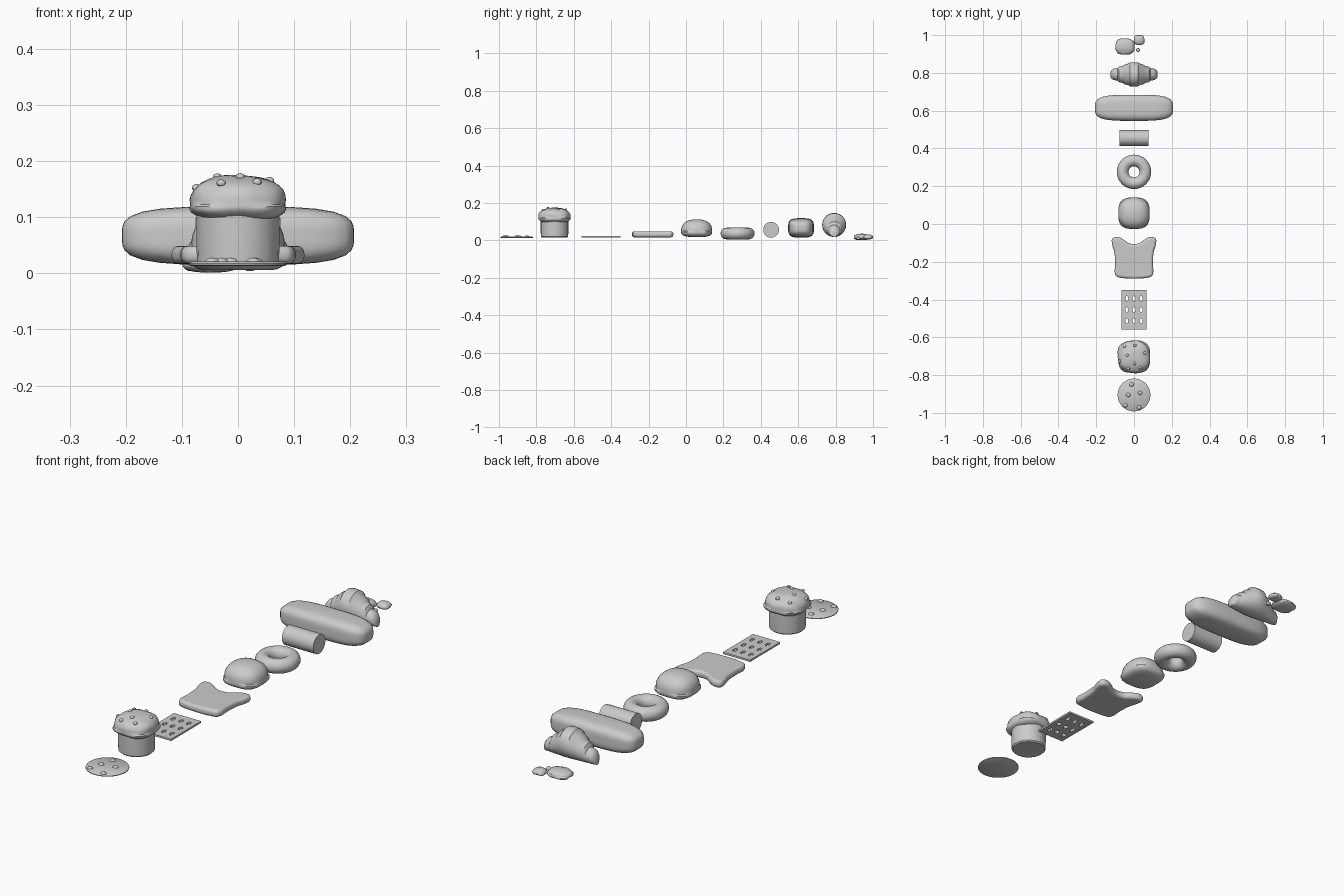
import bpy, bmesh, math
from mathutils import Vector, noise

if "Cube" in bpy.data.objects:
    bpy.data.objects.remove(bpy.data.objects["Cube"])

def finish(name, bm, smooth=40):
    bmesh.ops.recalc_face_normals(bm, faces=bm.faces)
    me = bpy.data.meshes.new(name)
    bm.to_mesh(me)
    bm.free()
    ob = bpy.data.objects.new(name, me)
    bpy.context.collection.objects.link(ob)
    return shade(ob, smooth)

def shade(ob, smooth=40):
    bpy.ops.object.select_all(action='DESELECT')
    ob.select_set(True)
    bpy.context.view_layer.objects.active = ob
    bpy.ops.object.shade_smooth_by_angle(angle=math.radians(smooth))
    return ob

def blob(name, centre, half, p=2.0, low=None, lump=0.0, cuts=9):
    """Rounded lump: a cube pushed out to a superellipsoid, with its own depth below centre."""
    bm = bmesh.new()
    bmesh.ops.create_cube(bm, size=2)
    bmesh.ops.subdivide_edges(bm, edges=bm.edges[:], cuts=cuts, use_grid_fill=True)
    low = half[2] if low is None else low
    for v in bm.verts:
        d = Vector([math.tan(c * math.pi / 4) for c in v.co])
        q = p if d.z >= 0 else max(p, 3.2)
        d /= sum(abs(c) ** q for c in d) ** (1 / q)
        d *= 1 + lump * noise.noise(d * 1.8 + Vector(centre) * 7)
        v.co = Vector(centre) + Vector((d.x * half[0], d.y * half[1],
                                        d.z * (half[2] if d.z >= 0 else low)))
    return finish(name, bm)

def loft(name, rings, sides=32):
    """Skin closed rings; each ring is a function of the angle."""
    bm = bmesh.new()
    loops = [[bm.verts.new(f(2 * math.pi * i / sides)) for i in range(sides)] for f in rings]
    for a, b in zip(loops, loops[1:]):
        for i in range(sides):
            j = (i + 1) % sides
            bm.faces.new((a[i], a[j], b[j], b[i]))
    bm.faces.new(loops[0])
    bm.faces.new(loops[-1])
    return finish(name, bm)

def lathe(name, x, y, profile, sides=32):
    return loft(name, [lambda t, r=r, z=z: (x + r * math.cos(t), y + r * math.sin(t), z)
                       for r, z in profile], sides)

def slab(name, outlines, z, extrude, bevel, kind='POLY'):
    """Filled flat outline (extra outlines become holes), thickened to a mesh."""
    cu = bpy.data.curves.new(name, 'CURVE')
    cu.dimensions, cu.fill_mode = '2D', 'BOTH'
    cu.extrude, cu.bevel_depth, cu.bevel_resolution = extrude, bevel, 3
    cu.offset = -bevel
    for pts in outlines:
        sp = cu.splines.new(kind)
        if kind == 'BEZIER':
            sp.bezier_points.add(len(pts) - 1)
            for bp, (x, y) in zip(sp.bezier_points, pts):
                bp.co = (x, y, 0)
                bp.handle_left_type = bp.handle_right_type = 'AUTO'
            sp.resolution_u = 6
        else:
            sp.points.add(len(pts) - 1)
            for pt, (x, y) in zip(sp.points, pts):
                pt.co = (x, y, 0, 1)
        sp.use_cyclic_u = True
    ob = bpy.data.objects.new(name, cu)
    bpy.context.collection.objects.link(ob)
    ob.location.z = z
    bpy.ops.object.select_all(action='DESELECT')
    ob.select_set(True)
    bpy.context.view_layer.objects.active = ob
    bpy.ops.object.convert(target='MESH')
    return shade(bpy.context.view_layer.objects.active)

# Cookie with chips
CY = -0.905
lathe("cookie", 0, CY, [(0.083, 0.013), (0.087, 0.015), (0.087, 0.018), (0.083, 0.021)])
for x, y in [(-0.03, 0), (-0.013, 0.055), (-0.046, -0.055), (0.032, 0.011), (0.027, -0.066)]:
    blob("cookie_chip", (x, CY + y, 0.021), (0.012, 0.011, 0.007), cuts=3)

# Muffin: cup, lumpy cap, chips resting on the cap
MY = -0.703
lathe("muffin_cup", 0, MY, [(0.068, 0.015), (0.073, 0.02), (0.074, 0.05), (0.074, 0.105)], 24)
blob("muffin_cap", (0, MY, 0.123), (0.085, 0.085, 0.052), 2.5, 0.029, 0.06)
for x, y in [(0.005, 0.06), (-0.037, 0.008), (0.056, 0.02), (0.004, -0.035),
             (-0.074, -0.022), (-0.03, -0.062), (0.034, -0.057), (-0.05, 0.055)]:
    s = (abs(x) ** 2.5 + abs(y) ** 2.5) / 0.085 ** 2.5
    blob("muffin_chip", (x, MY + y, 0.123 + 0.052 * max(0, 1 - s) ** 0.4),
         (0.008, 0.008, 0.006), cuts=3)

# Cracker with nine oval holes
KY = -0.454
holes = [[(i * 0.038 + 0.008 * math.cos(k * math.pi / 6),
           KY + j * 0.059 + 0.014 * math.sin(k * math.pi / 6)) for k in range(12)]
         for i in (-1, 0, 1) for j in (-1, 0, 1)]
edge = [(-0.066, KY - 0.104), (0.066, KY - 0.104), (0.066, KY + 0.104), (-0.066, KY + 0.104)]
slab("cracker", [edge] + holes, 0.02, 0.004, 0)

# Bread slice: half outline mirrored
half = [(0.086, -0.281), (0.098, -0.27), (0.1, -0.21), (0.104, -0.15), (0.116, -0.105),
        (0.115, -0.078), (0.09, -0.068), (0.055, -0.083), (0.026, -0.102)]
slab("bread_slice", [half + [(-x, y) for x, y in reversed(half)]], 0.033, 0.003, 0.013, 'BEZIER')

# Bun
blob("bun", (0, 0.057, 0.05), (0.083, 0.083, 0.063), 2.4, 0.032)

# Ring doughnut
bpy.ops.mesh.primitive_torus_add(location=(0, 0.276, 0.037), major_radius=0.06,
                                 minor_radius=0.031, major_segments=40, minor_segments=20)
bpy.context.object.name = "doughnut"
shade(bpy.context.object)

# Roll cylinder lying along x
bpy.ops.mesh.primitive_cylinder_add(vertices=32, radius=0.042, depth=0.152,
                                    location=(0, 0.455, 0.057), rotation=(0, math.pi / 2, 0))
bpy.context.object.name = "roll"
shade(bpy.context.object)

# Long loaf
blob("loaf", (0, 0.615, 0.067), (0.207, 0.069, 0.052), 3.6)

# Croissant: stepped lobes shrinking toward both tips
steps = [(0.0, 0.064), (0.022, 0.063), (0.031, 0.057), (0.05, 0.052), (0.06, 0.045),
         (0.08, 0.041), (0.088, 0.033), (0.108, 0.03), (0.119, 0.023), (0.125, 0.012)]
spine = [(-x, r) for x, r in reversed(steps[1:])] + steps
def lobe(x, r):
    return lambda t: (x, 0.792 + r * math.cos(t), 0.017 + r * (1.03 + math.sin(t)))
loft("croissant", [lobe(x, r) for x, r in spine], 28)

# Crumbs
blob("crumb_large", (-0.048, 0.94, 0.018), (0.05, 0.042, 0.018), 2.3, 0.016, 0.1, 6)
blob("crumb_medium", (0.027, 0.974, 0.018), (0.028, 0.026, 0.014), 2.2, 0.012, 0.1, 5)
blob("crumb_small", (0.021, 0.921, 0.012), (0.01, 0.01, 0.008), 2.2, 0.008, 0.1, 3)
